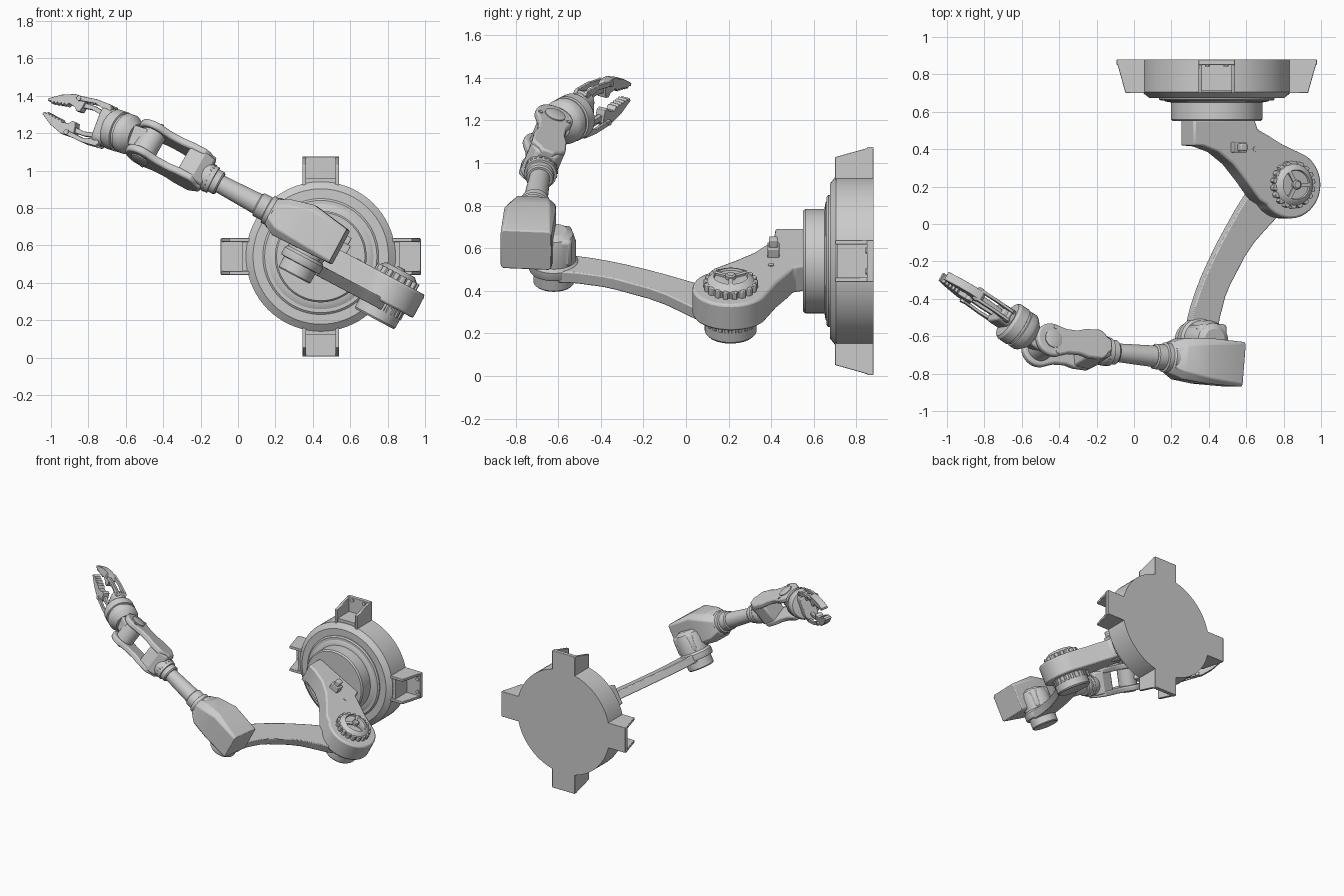
import bpy, bmesh
from math import sin, cos, pi, radians
from mathutils import Matrix, Vector

if "Cube" in bpy.data.objects:
    bpy.data.objects.remove(bpy.data.objects["Cube"])


def finish(name, bm, mat, bevel=0):
    bmesh.ops.remove_doubles(bm, verts=bm.verts, dist=1e-5)
    bmesh.ops.recalc_face_normals(bm, faces=bm.faces)
    me = bpy.data.meshes.new(name)
    bm.to_mesh(me)
    bm.free()
    ob = bpy.data.objects.new(name, me)
    bpy.context.collection.objects.link(ob)
    ob.matrix_world = mat
    if bevel:
        m = ob.modifiers.new("bevel", 'BEVEL')
        m.width, m.segments, m.limit_method, m.angle_limit = bevel, 2, 'ANGLE', radians(40)
    return ob


def loft(name, rings, mat, bevel=0):
    bm = bmesh.new()
    vs = [[bm.verts.new(p) for p in r] for r in rings]
    n = len(vs[0])
    for a, b in zip(vs, vs[1:]):
        for i in range(n):
            bm.faces.new((a[i], a[(i + 1) % n], b[(i + 1) % n], b[i]))
    bm.faces.new(vs[0])
    bm.faces.new(vs[-1])
    return finish(name, bm, mat, bevel)


def prism(name, pts, z0, z1, mat, bevel=0):
    return loft(name, [[(x, y, z) for x, y in pts] for z in (z0, z1)], mat, bevel)


def lathe(name, prof, mat, seg=48, at=(0, 0)):
    rings = [[(at[0] + r * cos(2 * pi * i / seg), at[1] + r * sin(2 * pi * i / seg), h)
              for i in range(seg)] for r, h in prof]
    return loft(name, rings, mat)


def arc(cx, cy, r, a0, a1, n=16):
    return [(cx + r * cos(radians(a0 + (a1 - a0) * i / n)),
             cy + r * sin(radians(a0 + (a1 - a0) * i / n))) for i in range(n + 1)]


def rect(x0, x1, y0, y1):
    return [(x0, y0), (x1, y0), (x1, y1), (x0, y1)]


def gear(r0, r1, teeth, at):
    pts = []
    for i in range(teeth):
        for f, r in ((0, r0), (.2, r1), (.65, r1), (.85, r0)):
            a = 2 * pi * (i + f) / teeth
            pts.append((at[0] + r * cos(a), at[1] + r * sin(a)))
    return pts


def frame(o, z, x):
    z = Vector(z).normalized()
    x = Vector(x)
    x = (x - z * x.dot(z)).normalized()
    m = Matrix((x, z.cross(x), z)).transposed().to_4x4()
    m.translation = o
    return m


# wall base: turned disc around the y axis
C = Vector((.4425, 0, .54))
B = frame(C, (0, -1, 0), (1, 0, 0))
lathe("base_disc", [(.40, -.88), (.40, -.705), (.362, -.675), (.30, -.675), (.275, -.655),
                    (.245, -.65), (.245, -.56), (.236, -.55)], B, 72)
lathe("base_back_step", [(.31, -.70), (.31, -.668), (.30, -.66)], B, 72)

# four mounting lugs with side walls, floor plate and bolts
for k in range(4):
    L = B @ Matrix.Rotation(k * pi / 2, 4, 'Z')
    prism(f"lug_floor_{k}", rect(.36, .535, -.098, .098), -.88, -.85, L, .004)
    W = L @ Matrix.Rotation(pi / 2, 4, 'X')
    for s in (-1, 1):
        prism(f"lug_wall_{k}", [(.36, -.88), (.53, -.88), (.53, -.85), (.488, -.70), (.36, -.70)],
              s * .098, s * .078, W, .003)
        lathe(f"lug_bolt_{k}", [(.014, -.85), (.014, -.842)], L, 12, (.515, s * .05))
    prism(f"lug_inner_{k}", rect(.36, .42, -.08, .08), -.86, -.71, L)

# shoulder bracket, in the tilted arm frame (x along arm, z along joint axes)
M = Matrix.Translation(C) @ Matrix.Rotation(radians(28), 4, 'Y')
SH = (.41, .21)
outline = [(-.18, .56), (-.18, .42), (-.12, .415), (-.03, .385), (.06, .32), (.14, .23), (.22, .13)]
outline += arc(*SH, .18, 215, 420, 32) + [(.36, .425), (.27, .475), (.21, .505), (.19, .56)]
prism("shoulder_bracket", outline, -.06, .08, M, .012)
prism("bracket_foot", rect(-.18, .17, .42, .56), -.07, .075, M, .006)

# shoulder joint caps
prism("shoulder_gear", gear(.112, .128, 18, SH), .075, .115, M, .003)
lathe("shoulder_cap", [(.115, .07), (.113, .112), (.09, .135), (.08, .138), (.076, .128)], M, 48, SH)
lathe("shoulder_bolt", [(.025, .12), (.025, .145), (.018, .15)], M, 16, SH)
for i in range(3):
    R = M @ Matrix.Translation((*SH, 0)) @ Matrix.Rotation(i * 2 * pi / 3, 4, 'Z')
    prism("cap_spoke", rect(.02, .08, -.01, .01), .12, .138, R)
prism("lower_gear", gear(.116, .128, 24, SH), -.10, -.05, M)
lathe("lower_cap", [(.122, -.06), (.122, -.15), (.114, -.16)], M, 48, SH)

# small latch on the bracket
prism("latch_block", rect(.045, .115, .382, .438), .075, .125, M, .004)
prism("latch_pin", rect(.06, .10, .39, .43), .12, .165, M, .006)
lathe("bracket_screw", [(.014, .075), (.014, .084)], M, 12, (.19, .40))

# curved lower arm
left = [(.30, .30), (.22, .16), (.16, .075), (.10, -.02), (.045, -.11), (-.004, -.2), (-.045, -.28),
        (-.08, -.36), (-.11, -.44), (-.13, -.51), (-.14, -.6)]
right = [(.03, -.6), (.04, -.51), (.075, -.39), (.105, -.325), (.14, -.267), (.19, -.18),
         (.25, -.1), (.315, -.035), (.39, .037), (.45, .13)]
prism("lower_arm", left + right, -.10, -.04, M, .006)

# elbow
EL = (-.078, -.62)
lathe("elbow_cap", [(.090, -.157), (.096, -.15), (.096, -.09), (.113, -.088), (.117, -.08),
                    (.117, -.045), (.11, -.035), (.104, -.03), (.104, .06), (.09, .105), (.06, .125)],
      M, 40, EL)
prism("elbow_saddle", rect(-.16, .01, -.70, -.535), -.03, .11, M, .02)

# forearm frame: z runs to the gripper, x follows the rolled wrist axis
a5, roll = radians(5), radians(20)
R3 = M.to_3x3()
d = R3 @ Vector((-cos(a5), sin(a5), 0))
w = R3 @ Vector((0, 0, 1))
Q = M @ Vector((0, -.745, .09))
H = frame(Q, d, w)


def octa(t, x0, x1, hy, c):
    return [(x0 + c, -hy, t), (x1 - c, -hy, t), (x1, -hy + c, t), (x1, hy - c, t),
            (x1 - c, hy, t), (x0 + c, hy, t), (x0, hy - c, t), (x0, -hy + c, t)]


# elbow housing, its collar and the shaft
loft("elbow_housing", [octa(-.065, -.10, .105, .12, .012), octa(.15, -.108, .138, .122, .03),
                       octa(.28, -.11, .105, .11, .04), octa(.345, -.075, .07, .082, .035)], H, .006)
lathe("forearm_collar", [(.088, .28), (.088, .335), (.08, .345), (.08, .37), (.068, .375),
                         (.068, .425), (.06, .432)], H, 40)
lathe("forearm_shaft", [(.058, .42), (.047, .72)], H, 32)
lathe("wrist_collar", [(.06, .66), (.066, .668), (.066, .70), (.076, .702), (.076, .755), (.068, .77)], H, 40)
for i in range(10):
    a = i * pi / 5
    lathe("collar_stud", [(.007, -.078), (.007, .08)],
          H @ Matrix.Translation((0, 0, .728)) @ Matrix.Rotation(a / 2, 4, 'Z') @ Matrix.Rotation(pi / 2, 4, 'Y'), 10)

# wrist yoke: two dumbbell plates joined by a base block
A = H.to_3x3() @ Vector((cos(roll), 0, 0)) + Vector((0, sin(roll), 0))
A = (A - d * A.dot(d)).normalized()
P = H @ Vector((.01, 0, 1.10))
Y = frame(P, A, d)
plate = arc(0, 0, .092, -115, 115, 20) + [(-.09, .068), (-.16, .066), (-.21, .08)]
plate += arc(-.255, 0, .092, 115, 150, 4) + [(-.36, .03), (-.36, -.03)] + arc(-.255, 0, .092, 210, 245, 4)
plate += [(-.21, -.08), (-.16, -.066), (-.09, -.068)]
for s in (-1, 1):
    prism("yoke_prong", plate, s * .062, s * .102, Y, .010)
    lathe("yoke_pivot_cap", [(.05, s * .09), (.05, s * .108), (.04, s * .112)], Y, 24)
    for y in (-.07, .07):
        lathe("yoke_screw", [(.011, s * .09), (.011, s * .106)], Y, 12, (-.02, y))
prism("yoke_base", [(-.36, -.05), (-.30, -.082), (-.21, -.075), (-.21, .075), (-.30, .082), (-.36, .05)],
      -.085, .085, Y, .012)
lathe("wrist_knuckle", [(.066, -.066), (.066, .066)], Y, 32)

# gripper head
g = Vector((-.757, .568, .325))
g = (g - A * g.dot(A) * .7).normalized()
S = Vector((.28, .10, .95))
P = P + Vector((0, 0, .015))
K = frame(P, g, S)
prism("wrist_neck", rect(-.055, .055, -.05, .05), .0, .15, K, .01)
lathe("wrist_rotator", [(.07, .085), (.10, .115), (.108, .13), (.108, .165), (.101, .168), (.101, .18),
                        (.110, .183), (.110, .235), (.10, .25), (.06, .255)], K, 48)
prism("palm_plate", arc(.055, 0, .05, -90, 90, 10) + arc(-.055, 0, .05, 90, 270, 10), .25, .325, K, .008)

# two mirrored fingers with toothed jaws
T = frame(P, g.cross(Vector(K.col[0][:3])), g)
jaw = [(.45, .09), (.47, .112), (.53, .112), (.61, .085), (.68, .045), (.676, .03)]
for i in range(5):
    x = .66 - i * .022
    jaw += [(x, .036 + i * .003), (x - .011, .024 + i * .003)]
jaw += [(.545, .055), (.50, .045), (.485, .028), (.462, .032), (.455, .06)]
bar = [(.28, .075), (.265, .10), (.28, .118), (.38, .122), (.50, .11), (.51, .095), (.49, .085), (.38, .098)]
inner = [(.30, .045), (.30, .07), (.39, .085), (.46, .085), (.485, .065), (.47, .055), (.40, .062)]
for s in (-1, 1):
    def flip(pts):
        return [(x, s * y) for x, y in pts]
    prism("finger_jaw", flip(jaw), -.024, .024, T, .002)
    prism("finger_inner_bar", flip(inner), -.012, .012, T, .002)
    for z in (-.034, .018):
        prism("finger_bar", flip(bar), z, z + .016, T, .002)
    for p in ((.285, .097), (.49, .097)):
        lathe("finger_pin", [(.014, -.038), (.014, .038)], T, 14, (p[0], s * p[1]))

# smooth rounded surfaces, keep hard edges
for ob in bpy.context.scene.objects:
    ob.select_set(True)
    bpy.context.view_layer.objects.active = ob
bpy.ops.object.shade_smooth_by_angle(angle=radians(30))
